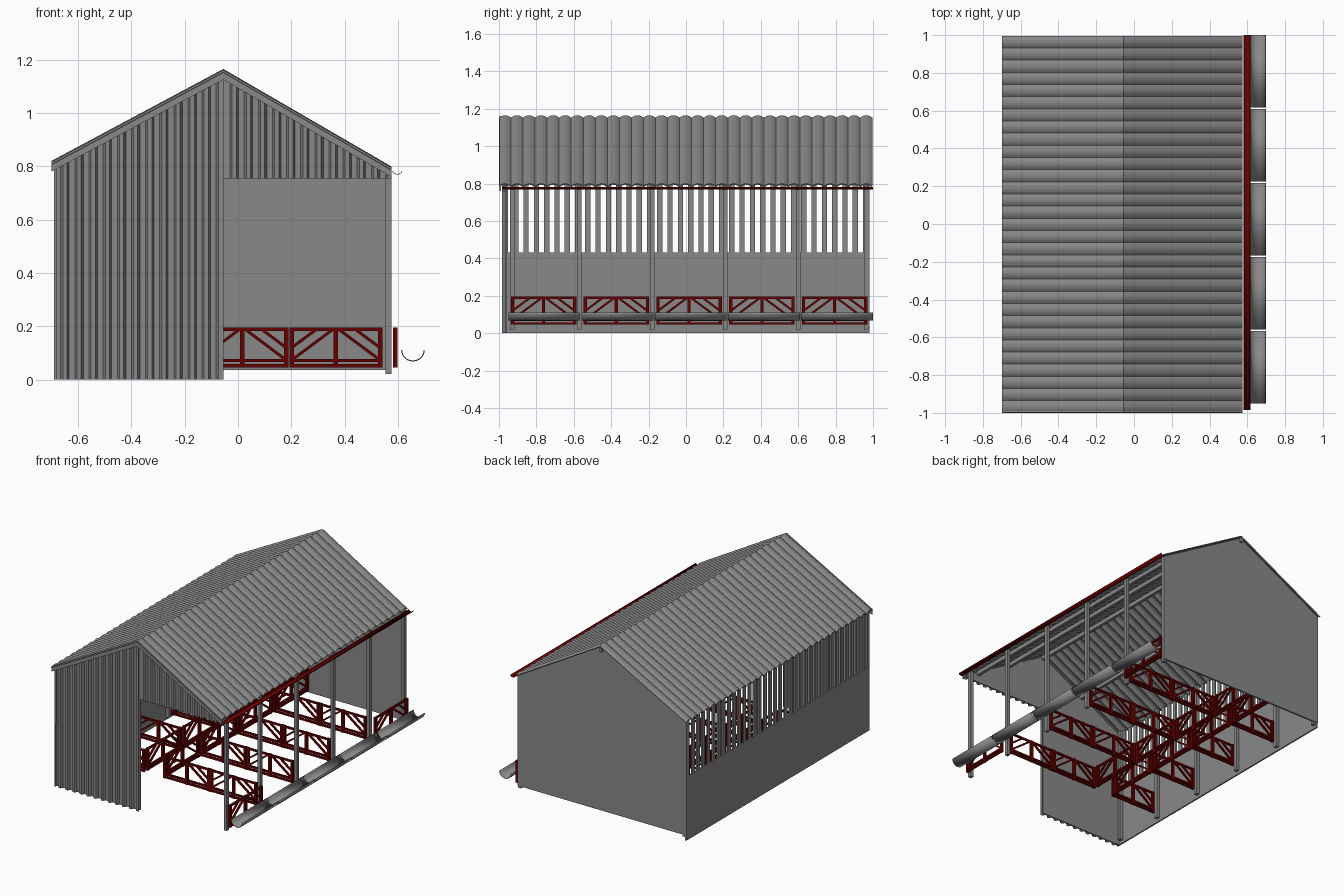
import bpy, bmesh, math
from mathutils import Vector

cube = bpy.data.objects.get("Cube")
if cube:
    bpy.data.objects.remove(cube, do_unlink=True)


def material(name, rgb):
    m = bpy.data.materials.new(name)
    m.use_nodes = True
    m.diffuse_color = (*rgb, 1)
    m.node_tree.nodes["Principled BSDF"].inputs["Base Color"].default_value = (*rgb, 1)
    return m


GREY = material("sheet grey", (0.25, 0.25, 0.25))
RED = material("dark red", (0.13, 0.0, 0.0))


def finish(name, bm, mat, thickness=0, smooth=False):
    bmesh.ops.recalc_face_normals(bm, faces=bm.faces)
    mesh = bpy.data.meshes.new(name)
    bm.to_mesh(mesh)
    bm.free()
    mesh.materials.append(mat)
    ob = bpy.data.objects.new(name, mesh)
    bpy.context.collection.objects.link(ob)
    if thickness:
        mod = ob.modifiers.new("Thickness", "SOLIDIFY")
        mod.thickness = thickness
        mod.offset = -1
    if smooth:
        bpy.ops.object.select_all(action="DESELECT")
        ob.select_set(True)
        bpy.context.view_layer.objects.active = ob
        bpy.ops.object.shade_smooth_by_angle(angle=math.radians(30))
    return ob


def box(bm, x0, x1, y0, y1, z0, z1):
    vs = bmesh.ops.create_cube(bm, size=1)["verts"]
    for v in vs:
        v.co = Vector(((x0, x1)[v.co.x > 0], (y0, y1)[v.co.y > 0], (z0, z1)[v.co.z > 0]))


def bar(bm, a, b, w):
    """Square bar from point a to point b."""
    a, b = Vector(a), Vector(b)
    d = b - a
    rot = d.to_track_quat("Z", "Y")
    for v in bmesh.ops.create_cube(bm, size=1)["verts"]:
        v.co = rot @ Vector((v.co.x * w, v.co.y * w, v.co.z * d.length)) + (a + b) / 2


def grid(bm, rows):
    """Skin a list of equally long point rows."""
    vs = [[bm.verts.new(p) for p in r] for r in rows]
    for r, s in zip(vs, vs[1:]):
        for i in range(len(r) - 1):
            bm.faces.new((r[i], r[i + 1], s[i + 1], s[i]))


def board(name, outline, y0, y1):
    """Flat board: an x-z outline given depth in y."""
    bm = bmesh.new()
    face = bm.faces.new([bm.verts.new((x, y0, z)) for x, z in outline])
    for v in bmesh.ops.extrude_face_region(bm, geom=[face])["geom"]:
        if isinstance(v, bmesh.types.BMVert):
            v.co.y = y1
    finish(name, bm, GREY)


# Roof geometry
RIDGE_X, LEFT_X, RIGHT_X = -0.055, -0.69, 0.575
POSTS = [-0.93, -0.57, -0.18, 0.21, 0.60, 0.965]


def roof_z(x):
    slope = 0.535 if x < RIDGE_X else 0.58
    return 1.125 - slope * abs(x - RIDGE_X)


# Corrugated roof sheets, arched ribs along the slope
bm = bmesh.new()
RIBS, STEPS = 31, 6
rows = []
for i in range(RIBS * STEPS + 1):
    y = -1 + 1.996 * i / (RIBS * STEPS)
    t = (i % STEPS) / STEPS
    lift = 0.027 + 0.013 * 4 * t * (1 - t)
    rows.append([(x, y, roof_z(x) + lift) for x in (-0.70, RIDGE_X, RIGHT_X)])
grid(bm, rows)
roof = finish("roof", bm, GREY, 0.007)
if roof.data.polygons[0].normal.z < 0:
    roof.data.flip_normals()

# Barge board along the front roof edge
EDGE = (-0.70, RIDGE_X, RIGHT_X)
board("barge_board", [(x, roof_z(x)) for x in EDGE]
      + [(x, roof_z(x) + 0.036) for x in reversed(EDGE)], -0.998, -0.99)

# Front wall: box-ribbed cladding on a flat board, open doorway on one side
PITCH = 0.053


def ribbed_wall(name, x0, x1, bottom):
    wall = bmesh.new()
    pts, x, k = [], x0, 0
    while x < x1 - 0.001:
        y = -0.985 if k % 2 else -0.968
        end = min(x + PITCH * (0.45 if k % 2 else 0.55), x1)
        pts += [(x + 0.004, y), (end - 0.004, y)]
        x, k = end, k + 1
    pts[0], pts[-1] = (x0, pts[0][1]), (x1, pts[-1][1])
    grid(wall, [[(px, py, bottom) for px, py in pts],
                [(px, py, roof_z(px) + 0.015) for px, py in pts]])
    finish(name + "_cladding", wall, GREY, 0.003)
    board(name, [(x0, bottom), (x1, bottom), (x1, roof_z(x1) + 0.015),
                 (x0, roof_z(x0) + 0.015)], -0.964, -0.958)


ribbed_wall("front_wall", LEFT_X, RIDGE_X, 0)
ribbed_wall("front_gable", RIDGE_X, RIGHT_X, 0.755)

# Flat back wall following the roof line
board("back_wall", [(LEFT_X, 0.035), (RIGHT_X, 0.035)] + [
    (x, roof_z(x) + 0.02) for x in (RIGHT_X, RIDGE_X, LEFT_X)], 0.97, 0.982)

# Left wall: solid base and ventilation slats
bm = bmesh.new()
box(bm, -0.69, -0.68, -0.98, 0.98, 0, 0.43)
finish("left_wall", bm, GREY)
bm = bmesh.new()
SLATS = 36
for i in range(SLATS):
    y = -0.965 + i * 1.925 / (SLATS - 1)
    box(bm, -0.69, -0.68, y - 0.014, y + 0.014, 0.43, 0.81)
finish("left_slats", bm, GREY)

# Posts on both long sides
bm = bmesh.new()
for y in POSTS:
    for x, top in ((0.564, 0.785), (-0.668, 0.81)):
        box(bm, x - 0.011, x + 0.011, y - 0.012, y + 0.012, 0.02, top)
finish("posts", bm, GREY)

# Purlins under the roof and the ridge beam
bm = bmesh.new()
for x, end in ((-0.37, 0.965), (RIDGE_X, 0.995), (0.24, 0.965), (0.48, 0.965)):
    z = roof_z(x)
    box(bm, x - 0.01, x + 0.01, -0.96, end, z - 0.012, z + 0.016)
finish("purlins", bm, GREY)


# Half-round channels
def channel(name, mat, cx, rim, radius, depth, thickness, spans):
    ch = bmesh.new()
    for y0, y1 in spans:
        arc = [(cx - radius * math.cos(a), rim - depth * math.sin(a))
               for a in (math.pi * i / 14 for i in range(15))]
        grid(ch, [[(x, y, z) for x, z in arc] for y in (y0, y1)])
    finish(name, ch, mat, thickness, True)


channel("roof_gutter", RED, 0.598, 0.782, 0.018, 0.013, 0.002, [(-0.985, 1.0)])
channel("feed_trough", GREY, 0.656, 0.11, 0.044, 0.042, 0.004,
        [(-0.95 + i * 0.3915, -0.566 + i * 0.3915) for i in range(5)])


# Pen fences: rails, uprights and paired diagonal braces
def panel(bm, a, b):
    a, b = Vector((*a, 0)), Vector((*b, 0))

    def at(t, z):
        p = a.lerp(b, t)
        return (p.x, p.y, z)

    for z in (0.052, 0.072, 0.189):
        bar(bm, at(0, z), at(1, z), 0.012)
    for t in (0.02, 0.5, 0.98):
        bar(bm, at(t, 0.045), at(t, 0.196), 0.017)
    for s in (-1, 1):
        bar(bm, at(0.5 + s * 0.04, 0.186), at(0.5 + s * 0.46, 0.078), 0.011)
        bar(bm, at(0.5 + s * 0.22, 0.186), at(0.5 + s * 0.47, 0.122), 0.011)


bm = bmesh.new()
BAYS = [(-0.935 + i * 0.389, -0.588 + i * 0.389) for i in range(5)]
for y in POSTS[1:5]:
    for x0, x1 in ((-0.64, -0.30), (-0.155, 0.188), (0.194, 0.54)):
        panel(bm, (x0, y), (x1, y))
finish("pen_dividers", bm, RED)

bm = bmesh.new()
for x in (-0.30, -0.155):
    for y0, y1 in BAYS[1:]:
        panel(bm, (x, y0), (x, y1))
finish("aisle_fences", bm, RED)

bm = bmesh.new()
for y0, y1 in (BAYS[0], BAYS[-1]):
    panel(bm, (0.59, y0), (0.59, y1))
finish("side_gates", bm, RED)
